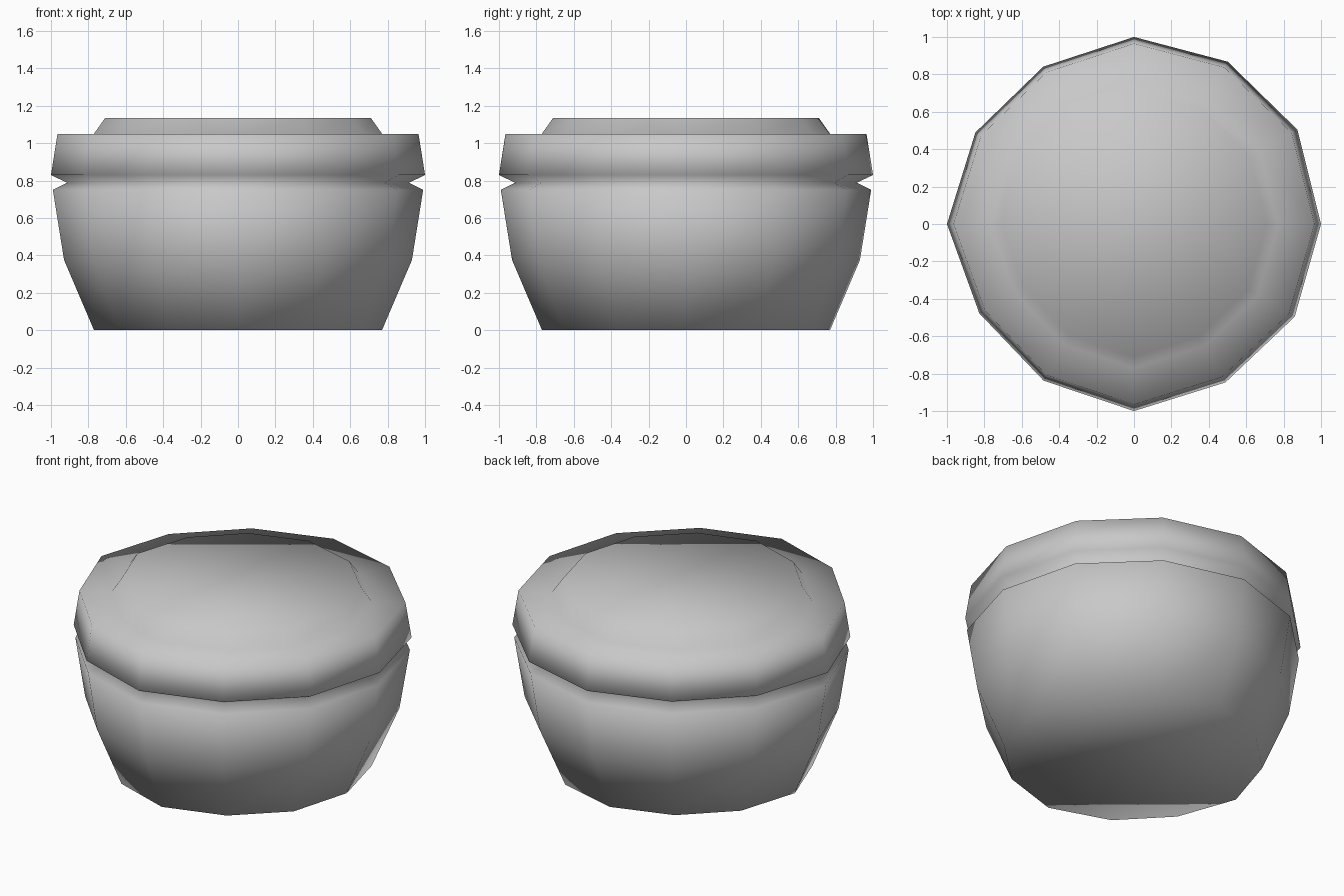
import bpy
import bmesh
from math import cos, sin, radians

cube = bpy.data.objects.get("Cube")
if cube:
    bpy.data.objects.remove(cube, do_unlink=True)

# Plain grey material
grey = bpy.data.materials.new("plain_grey")
grey.use_nodes = True
colour = (0.58, 0.58, 0.58, 1.0)
grey.diffuse_color = colour
grey.node_tree.nodes["Principled BSDF"].inputs["Base Color"].default_value = colour

# Slightly uneven twelve-sided outline, one radius factor per corner
outline = [1, 1.009, 1.002, 1, 0.971, 0.979, 1, 0.955, 0.967, 1, 0.978, 0.992]

# Profile as (radius, height): bowl, groove, lid band, raised lid top
profile = [
    (0.77, 0.0), (0.93, 0.375), (0.99, 0.75),
    (0.915, 0.788),
    (1.0, 0.83), (0.965, 1.05),
    (0.77, 1.05), (0.71, 1.135),
]


def turned_solid(name, profile, outline, material):
    """Sweep a profile around the z axis and cap both ends."""
    bm = bmesh.new()
    count = len(outline)
    step = radians(360 / count)
    rings = [
        [bm.verts.new((r * f * cos(i * step), r * f * sin(i * step), z))
         for i, f in enumerate(outline)]
        for r, z in profile
    ]
    for low, high in zip(rings, rings[1:]):
        for i in range(count):
            j = (i + 1) % count
            bm.faces.new((low[i], low[j], high[j], high[i]))
    bm.faces.new(list(reversed(rings[0])))
    bm.faces.new(rings[-1])
    for face in bm.faces:
        face.smooth = True
    mesh = bpy.data.meshes.new(name)
    bm.to_mesh(mesh)
    bm.free()
    mesh.materials.append(material)
    obj = bpy.data.objects.new(name, mesh)
    bpy.context.collection.objects.link(obj)
    return obj


# Bowl and lid share the groove, so the shading flows across it
turned_solid("lidded_bowl", profile, outline, grey)
